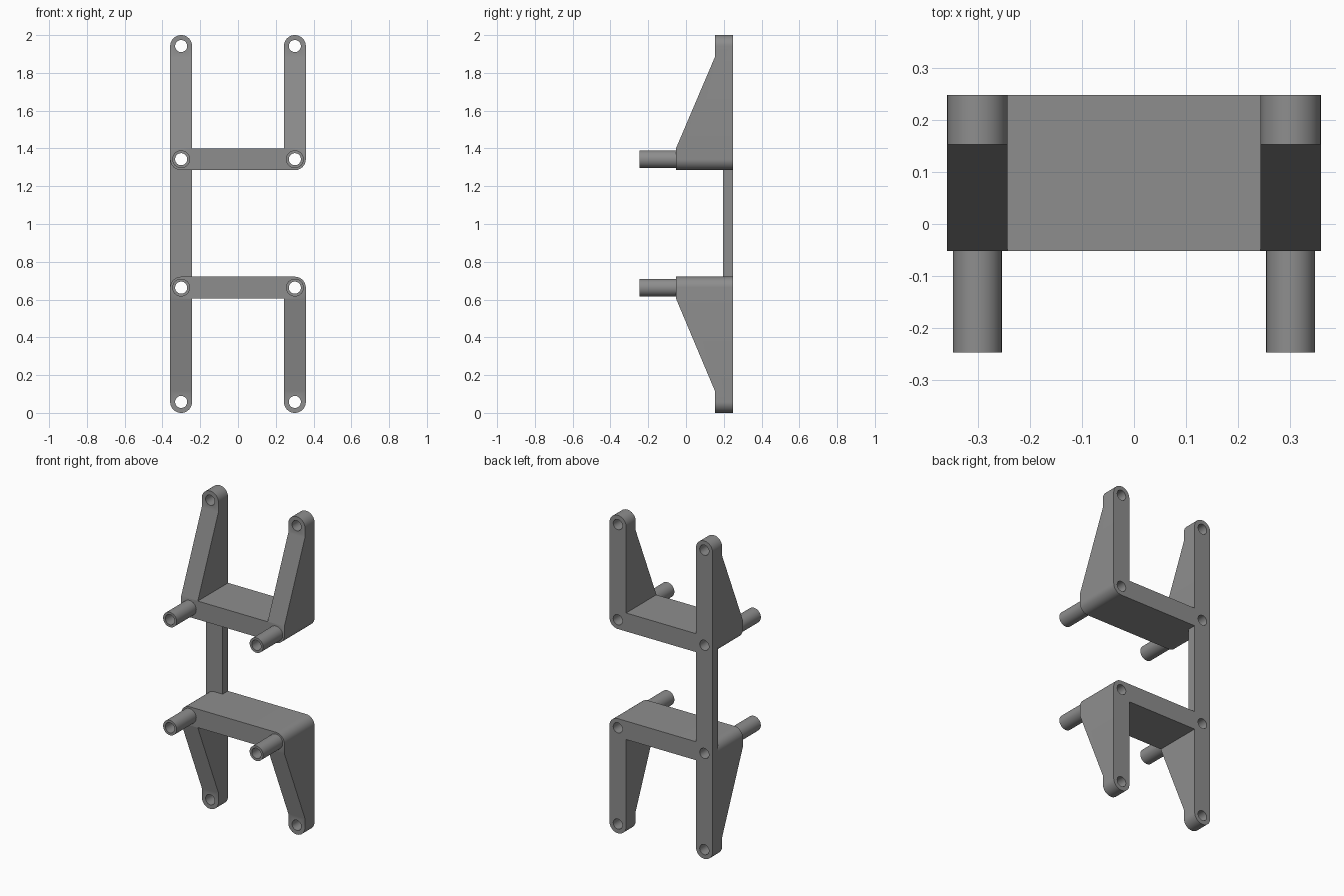
import bpy, bmesh, math

if "Cube" in bpy.data.objects:
    bpy.data.objects.remove(bpy.data.objects["Cube"])

R = 0.058                    # half width of every bar and arm
CX = 0.301                   # arm centre in x
HOLE, TUBE = 0.032, 0.047    # bore and tube radius
BACK, FRONT, TIP, NOSE = 0.248, -0.052, 0.153, -0.247
BRACKETS = {"upper": (1.343, 1.942, 1), "lower": (0.663, 0.058, -1)}

grey = bpy.data.materials.new("grey")
grey.diffuse_color = (0.27, 0.27, 0.27, 1)
grey.use_nodes = True
grey.node_tree.nodes["Principled BSDF"].inputs["Base Color"].default_value = grey.diffuse_color


def arc(cx, cz, a0, a1, n=16, r=R):
    return [(cx + r * math.cos(math.radians(a0 + (a1 - a0) * i / n)),
             cz + r * math.sin(math.radians(a0 + (a1 - a0) * i / n))) for i in range(n + 1)]


def finish(name, bm):
    bmesh.ops.recalc_face_normals(bm, faces=bm.faces)
    mesh = bpy.data.meshes.new(name)
    bm.to_mesh(mesh)
    bm.free()
    mesh.materials.append(grey)
    ob = bpy.data.objects.new(name, mesh)
    bpy.context.collection.objects.link(ob)
    return ob


def prism(name, points, offset):
    """Extrude a closed 3D outline along an offset."""
    bm = bmesh.new()
    face = bm.faces.new([bm.verts.new(p) for p in points])
    new = bmesh.ops.extrude_face_region(bm, geom=[face], use_keep_orig=True)["geom"]
    bmesh.ops.translate(bm, vec=offset, verts=[g for g in new if isinstance(g, bmesh.types.BMVert)])
    return finish(name, bm)


def activate(ob):
    bpy.ops.object.select_all(action='DESELECT')
    ob.select_set(True)
    bpy.context.view_layer.objects.active = ob


def smooth(ob):
    activate(ob)
    bpy.ops.object.shade_smooth_by_angle(angle=math.radians(30))


def cut(ob, cutter):
    activate(ob)
    mod = ob.modifiers.new("cut", 'BOOLEAN')
    mod.operation, mod.solver, mod.object = 'DIFFERENCE', 'EXACT', cutter
    bpy.ops.object.modifier_apply(modifier=mod.name)
    bpy.data.objects.remove(cutter)


def tube(name, x, z, n=32):
    """Hollow peg open at its root, so the bore runs on through the bracket."""
    bm = bmesh.new()
    rings = []
    for r, y in ((HOLE, FRONT), (HOLE, NOSE), (TUBE, NOSE), (TUBE, FRONT)):
        rings.append([bm.verts.new((px, y, pz)) for px, pz in arc(x, z, 0, 360, n, r)[:-1]])
    for a, b in zip(rings, rings[1:]):
        for i in range(n):
            j = (i + 1) % n
            bm.faces.new((a[i], a[j], b[j], b[i]))
    smooth(finish(name, bm))


for label, (z0, z1, s) in BRACKETS.items():
    h = abs(z1 - z0)
    # U-shaped bracket with round tips and round outer corners
    half = [(CX - R, R)] + arc(CX, h, 180, 0, 24) + arc(CX, 0, 0, -90, 12)
    outline = half + [(-x, t) for x, t in reversed(half)]
    bracket = prism(label + "_bracket", [(x, FRONT, z0 + s * t) for x, t in outline],
                    (0, BACK - FRONT, 0))
    # Slanted front of the arms
    t0, t1 = R + 0.002, h - R
    slope = (t1 - t0) / (TIP - FRONT)
    profile = [(FRONT - 0.02, t0 - 0.02 * slope), (TIP, t1), (TIP, h + 0.2), (FRONT - 0.02, h + 0.2)]
    cut(bracket, prism("slope_cutter", [(-0.5, y, z0 + s * t) for y, t in profile], (1, 0, 0)))
    # Bores at the corners and tips, pegs at the corners
    for side, x in (("left", -CX), ("right", CX)):
        for z in (z0, z1):
            cut(bracket, prism("bore_cutter", [(px, -0.4, pz) for px, pz in arc(x, z, 0, 360, 32, HOLE)[:-1]],
                               (0, 0.8, 0)))
        tube(f"{label}_{side}_tube", x, z0)
    smooth(bracket)

# Thin strip joining the brackets at the back left, fitted to their round corners
zl, zu = BRACKETS["lower"][0], BRACKETS["upper"][0]
strip = arc(-CX, zl, 180, 90, 12) + [(-CX + R, zl + R), (-CX + R, zu - R)] + arc(-CX, zu, 270, 180, 12)
smooth(prism("connecting_strip", [(x, 0.195, z) for x, z in strip], (0, BACK - 0.195, 0)))
